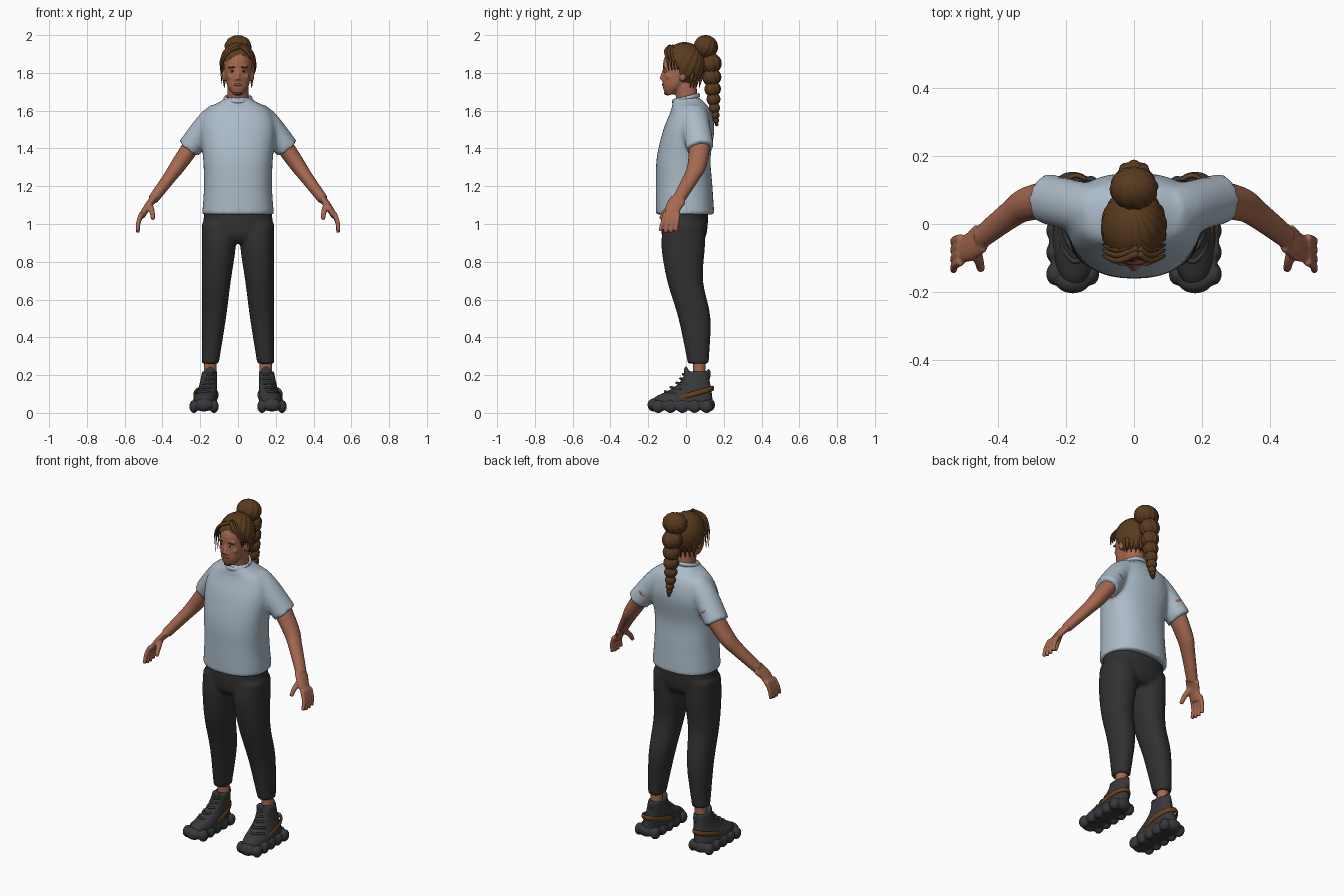
import bpy, bmesh, math
from mathutils import Vector

cube = bpy.data.objects.get("Cube")
if cube:
    bpy.data.objects.remove(cube)


def material(name, red, green, blue):
    mat = bpy.data.materials.new(name)
    mat.use_nodes = True
    mat.diffuse_color = (red, green, blue, 1)
    shader = mat.node_tree.nodes["Principled BSDF"]
    shader.inputs["Base Color"].default_value = (red, green, blue, 1)
    return mat


SKIN = material("skin", .38, .14, .08)
HAIR = material("brown hair", .1, .043, .013)
SHIRT = material("pale blue cotton", .41, .5, .58)
PANTS = material("charcoal cloth", .03, .03, .03)
SHOE = material("dark grey shoe", .04, .04, .043)
TRIM = material("brown trim", .13, .05, .013)
WHITE = material("eye white", .5, .45, .42)
DARK = material("dark iris", .02, .012, .01)
LIP = material("lip", .26, .08, .05)
UP, BACK, BUNWARD = Vector((0, 0, 1)), Vector((0, 1, 0)), Vector((0, .6, .8))


def smooth_path(points, steps=4):
    keys = [Vector(p) for p in points]
    keys = [keys[0] * 2 - keys[1]] + keys + [keys[-1] * 2 - keys[-2]]
    path = []
    for before, start, end, after in zip(keys, keys[1:], keys[2:], keys[3:]):
        leave, arrive = (end - before) / 2, (after - start) / 2
        for step in range(steps):
            t = step / steps
            rest = 1 - t
            path.append(start.lerp(end, t * t * (3 - 2 * t))
                        + leave * (t * rest * rest) - arrive * (t * t * rest))
    return path + [keys[-2]]


def circle(sides, power=1):
    for k in range(sides):
        angle = math.tau * k / sides
        yield [math.copysign(abs(w) ** power, w) for w in (math.cos(angle), math.sin(angle))]


def skin_rings(bm, rings):
    rings = [[bm.verts.new(co) for co in ring] for ring in rings]
    for low, high in zip(rings, rings[1:]):
        for k in range(len(low)):
            bm.faces.new((low[k - 1], low[k], high[k], high[k - 1]))
    bm.faces.new(rings[0])
    bm.faces.new(rings[-1])


# Levels are (height, half width, front, back); place gives x from half width
def stack(bm, levels, place=lambda half: 0, power=.9):
    rings = []
    for z, half, front, back in smooth_path(levels):
        middle, depth = (front + back) / 2, (back - front) / 2
        rings.append([(place(half) + half * c, middle + depth * s, z)
                      for c, s in circle(40, power)])
    skin_rings(bm, rings)


# Round limb along a path, its radius running from start to end
def tube(bm, points, start, end, flat=1, side=BACK):
    path = smooth_path(points)
    last = len(path) - 1
    rings = []
    for i, centre in enumerate(path):
        along = (path[min(i + 1, last)] - path[max(i - 1, 0)]).normalized()
        across = along.cross(side).normalized()
        depth = across.cross(along) * flat
        radius = start + (end - start) * i / last
        rings.append([centre + (across * c + depth * s) * radius for c, s in circle(16)])
    skin_rings(bm, rings)


# Ellipsoid, optionally grooved with strands that run from pole to pole
def ball(bm, centre, radii, pole=UP, ridges=0, groove=0, sides=24):
    made = bmesh.ops.create_uvsphere(bm, u_segments=sides, v_segments=sides // 2, radius=1)
    turn = UP.rotation_difference(pole)
    for vert in made["verts"]:
        x, y, z = vert.co
        wave = math.sin(ridges * math.atan2(y, x) + 3 * z) * math.hypot(x, y)
        spot = (turn @ vert.co) * (1 + groove * wave)
        vert.co = [c + r * s for c, r, s in zip(centre, radii, spot)]


def finish(name, bm, mat, voxel=0, relax=3, mirror=False):
    bmesh.ops.recalc_face_normals(bm, faces=bm.faces)
    for face in bm.faces:
        face.smooth = True
    mesh = bpy.data.meshes.new(name)
    bm.to_mesh(mesh)
    bm.free()
    mesh.materials.append(mat)
    obj = bpy.data.objects.new(name, mesh)
    bpy.context.collection.objects.link(obj)
    if voxel:
        blend = obj.modifiers.new("Blend", 'REMESH')
        blend.mode, blend.voxel_size, blend.use_smooth_shade = 'VOXEL', voxel, True
        soften = obj.modifiers.new("Soften", 'SMOOTH')
        soften.factor, soften.iterations = .5, relax
    if mirror:
        obj.modifiers.new("Mirror", 'MIRROR').use_mirror_merge = False


# Shirt: torso and both sleeves blended together
bm = bmesh.new()
stack(bm, [(1.05, .19, -.16, .15), (1.2, .18, -.16, .14), (1.35, .185, -.155, .13),
           (1.5, .2, -.12, .15), (1.6, .17, -.08, .13), (1.65, .09, -.07, .09),
           (1.67, .07, -.06, .07)], power=.85)
for side in (-1, 1):
    tube(bm, [(side * .1, .04, 1.58), (side * .16, .05, 1.53), (side * .26, .075, 1.4)],
         .067, .065, flat=1.15)
finish("shirt", bm, SHIRT, voxel=.011, relax=5)

# Collar band tilted down towards the front
bm = bmesh.new()
tube(bm, [(.068 * c, .067 * s, 1.665 + .016 * s) for c, s in [*circle(16), (1, 0)]],
     .008, .008, flat=1.5, side=UP)
finish("collar", bm, SHIRT)

# Trousers: hips and two legs, each leg keeping a straight outer seam
bm = bmesh.new()
stack(bm, [(1.1, .18, -.13, .12), (.95, .18, -.13, .11), (.9, .14, -.1, .08)])
for side in (-1, 1):
    stack(bm, [(1, .09, -.12, .1), (.88, .09, -.13, .1), (.7, .077, -.1, .09),
               (.5, .064, -.04, .13), (.26, .045, .01, .12)],
          place=lambda half: side * (.192 - half))
finish("trousers", bm, PANTS, voxel=.011, relax=4)

# Ankle
bm = bmesh.new()
tube(bm, [(.147, .07, .29), (.147, .07, .18)], .034, .033)
finish("ankle", bm, SKIN, mirror=True)

# Arm with palm, four fingers and thumb
bm = bmesh.new()
tube(bm, [(.2, .08, 1.48), (.31, .06, 1.32), (.36, .03, 1.25), (.45, -.04, 1.13)],
     .05, .028, flat=1.2)
tube(bm, [(.45, -.04, 1.13), (.48, -.066, 1.09), (.51, -.076, 1.04)], .02, .017, flat=2.3)
for finger in range(4):
    knuckle = Vector((.508, -.108 + finger * .022, 1.06))
    tip = Vector((.53, -.137 + finger * .028, .95 + .008 * abs(finger - 1.5)))
    bend = knuckle.lerp(tip, .5) + Vector((.008, 0, 0))
    tube(bm, [knuckle, bend, tip], .014, .01)
tube(bm, [(.468, -.07, 1.1), (.455, -.11, 1.065), (.45, -.135, 1.025)], .018, .011)
finish("arm", bm, SKIN, voxel=.0055, mirror=True)

# Head with neck, nose, brow ridge, cheeks and ears
bm = bmesh.new()
stack(bm, [(1.6, .055, -.04, .07), (1.78, .055, -.07, .05)])
stack(bm, [(1.685, .025, -.11, -.06), (1.73, .056, -.123, 0), (1.8, .07, -.122, .07),
           (1.88, .075, -.115, .09), (1.94, .04, -.06, .04)], power=1)
tube(bm, [(0, -.11, 1.825), (0, -.122, 1.79), (0, -.13, 1.764)], .009, .013)
for side in (-1, 1):
    ball(bm, (side * .013, -.12, 1.764), (.009, .01, .008))
    ball(bm, (side * .03, -.107, 1.83), (.024, .012, .008))
    ball(bm, (side * .04, -.09, 1.78), (.02, .018, .018))
    ball(bm, (side * .075, -.018, 1.785), (.011, .02, .03))
finish("head", bm, SKIN, voxel=.006)

# Eyes, eyebrows, lips and chin beard
for name, mat, centre, radii, paired in [
        ("eye", WHITE, (.03, -.106, 1.809), (.014, .011, .007), True),
        ("iris", DARK, (.03, -.115, 1.809), (.006, .004, .006), True),
        ("eyebrow", HAIR, (.032, -.116, 1.83), (.02, .006, .004), True),
        ("lips", LIP, (0, -.12, 1.737), (.02, .007, .007), False),
        ("chin_beard", HAIR, (0, -.096, 1.692), (.024, .02, .011), False)]:
    bm = bmesh.new()
    ball(bm, centre, radii)
    finish(name, bm, mat, mirror=paired)


# Swept-back hair with the face opening cut away
def over_face(spot):
    return spot.y < -.035 - (spot.z - 1.8) / 4 and spot.z < 1.9 - abs(spot.x - .01) / 2


bm = bmesh.new()
ball(bm, (0, -.008, 1.845), (.096, .112, .117), BUNWARD, ridges=18, groove=.02, sides=108)
opening = [face for face in bm.faces if over_face(face.calc_center_median())]
bmesh.ops.delete(bm, geom=opening, context='FACES')
finish("hair_cap", bm, HAIR)

# Loose locks around the face and nape
bm = bmesh.new()
for side, length in ((-1, .1), (1, .03)):
    for lock in range(4):
        back = .016 * lock
        tube(bm, [(.012, back - .085, 1.94), (side * .045, back - .108, 1.915),
                  (side * .08, back - .098, 1.865), (side * .09, back - .092, 1.82),
                  (side * .086, back - .09, 1.84 - length + back / 2)], .011, .001)
        x, y = side * (.015 + back * 1.2), .08 - back
        tube(bm, [(x, y, 1.8), (x, y - .004, 1.76), (x, y - .01, 1.72)], .015, .001)
finish("hair_locks", bm, HAIR)

# High bun and a tail of shrinking bubbles
bm = bmesh.new()
ball(bm, (0, .105, 1.938), (.07, .063, .061), BUNWARD, ridges=12, groove=.03, sides=72)
height, radius = 1.85, .055
while radius > .005:
    ball(bm, (0, .17 - .7 * radius, height), [radius] * 3, ridges=9, groove=.05, sides=54)
    height -= 1.3 * radius
    radius -= .0065
finish("ponytail", bm, HAIR)

# Shoe upper with tongue and heel tab
bm = bmesh.new()
stack(bm, [(.03, .068, -.19, .145), (.08, .062, -.17, .14), (.12, .052, -.09, .135),
           (.16, .046, -.035, .127), (.22, .04, 0, .12)], place=lambda half: .11 + half)
ball(bm, (.148, 0, .22), (.026, .012, .028))
ball(bm, (.147, .12, .205), (.015, .012, .03))
finish("shoe_upper", bm, SHOE, voxel=.007, mirror=True)

# Chunky sole with lugs along both edges, toe and heel
bm = bmesh.new()
stack(bm, [(.015, .06, -.17, .13), (.035, .07, -.19, .15), (.06, .07, -.19, .15)],
      place=lambda half: .18)
for side in (-1, 1):
    for lug in range(5):
        ball(bm, (.18 + side * .053, lug * .064 - .147, .034), (.025, .033, .035))
for y in (-.17, .12):
    ball(bm, (.18, y, .042), (.05, .034, .035))
finish("shoe_sole", bm, SHOE, voxel=.006, relax=2, mirror=True)

# Brown band wrapping the heel
bm = bmesh.new()
sweep = [math.pi * (step / 10 - .15) for step in range(14)]
tube(bm, [(.17 + .06 * math.cos(w), .02 + .122 * math.sin(w), .095 + .035 * math.sin(w))
          for w in sweep], .007, .007, flat=2, side=UP)
finish("heel_band", bm, TRIM, mirror=True)

# Laces over the instep
bm = bmesh.new()
for lace, front in enumerate((-.11, -.08, -.05, -.03, -.015)):
    x, z, half = .172 - .006 * lace, .113 + .023 * lace, .042 - .003 * lace
    arc = [(x + half * u, front + .055 * u * u, z - .012 * u * u) for u in (-1, -.5, 0, .5, 1)]
    tube(bm, arc, .007, .007, side=UP)
finish("laces", bm, SHOE, mirror=True)
